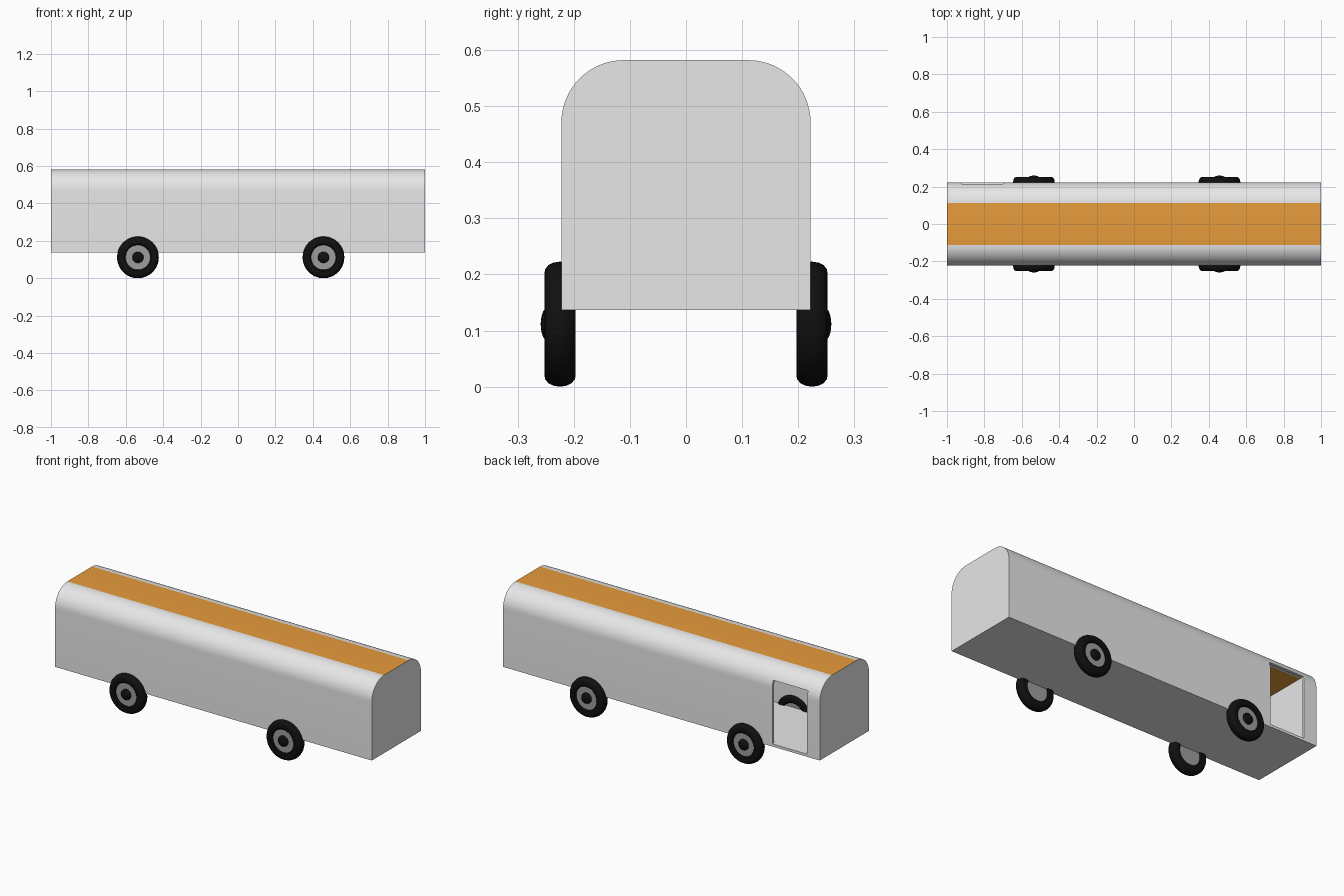
import bpy, bmesh, math

if "Cube" in bpy.data.objects:
    bpy.data.objects.remove(bpy.data.objects["Cube"])


def material(name, rgb):
    m = bpy.data.materials.new(name)
    m.diffuse_color = (*rgb, 1)
    m.use_nodes = True
    m.node_tree.nodes["Principled BSDF"].inputs["Base Color"].default_value = m.diffuse_color
    return m


GREY = material("body grey", (0.8, 0.8, 0.8))
ORANGE = material("roof orange", (0.8, 0.33, 0.045))
BLACK = material("tyre black", (0.005, 0.005, 0.005))
RIM = material("rim grey", (0.34, 0.34, 0.34))


def finish(bm, name, mats):
    bmesh.ops.recalc_face_normals(bm, faces=bm.faces)
    me = bpy.data.meshes.new(name)
    bm.to_mesh(me)
    bm.free()
    for m in mats:
        me.materials.append(m)
    ob = bpy.data.objects.new(name, me)
    bpy.context.collection.objects.link(ob)
    return ob


def smooth(ob):
    bpy.ops.object.select_all(action='DESELECT')
    ob.select_set(True)
    bpy.context.view_layer.objects.active = ob
    bpy.ops.object.shade_smooth_by_angle(angle=math.radians(35))


# Hollow bus body: rounded roof section extruded along x
W, Z0, Z1, R = 0.222, 0.137, 0.582, 0.111
arc = [math.radians(90 * i / 16) for i in range(17)]
right = [(W - R + R * math.cos(a), Z1 - R + R * math.sin(a)) for a in arc]
section = [(W, Z0)] + right + [(-y, z) for y, z in reversed(right)] + [(-W, Z0)]
bm = bmesh.new()
end = bm.faces.new([bm.verts.new((-1, y, z)) for y, z in section])
ext = bmesh.ops.extrude_face_region(bm, geom=[end], use_keep_orig=True)
bmesh.ops.translate(bm, vec=(2, 0, 0),
                    verts=[g for g in ext["geom"] if isinstance(g, bmesh.types.BMVert)])
bmesh.ops.recalc_face_normals(bm, faces=bm.faces)
for f in bm.faces:
    # the flat roof strip is orange
    f.material_index = int(f.normal.z > 0.999)
body = finish(bm, "bus_body", [GREY, ORANGE])
shell = body.modifiers.new("shell", 'SOLIDIFY')
shell.thickness = 0.014
shell.offset = -1
shell.use_even_offset = True

# Door opening cut through the back side
bm = bmesh.new()
bmesh.ops.create_cube(bm, size=1)
for v in bm.verts:
    v.co = (-0.811 + v.co.x * 0.22, 0.21 + v.co.y * 0.1, 0.332 + v.co.z * 0.36)
cutter = finish(bm, "door_cutter", [GREY])
cutter.hide_render = True
cut = body.modifiers.new("door", 'BOOLEAN')
cut.operation = 'DIFFERENCE'
cut.solver = 'EXACT'
cut.object = cutter
bpy.context.view_layer.objects.active = body
body.select_set(True)
for m in ("shell", "door"):
    bpy.ops.object.modifier_apply(modifier=m)
bpy.data.objects.remove(cutter)
smooth(body)


def lathe(name, profile, mat, x, side, closed=False, steps=48):
    """Spin (radius, outward offset) points round the axle."""
    bm = bmesh.new()
    rings = []
    for r, o in profile:
        y = side * (0.2245 + o)
        if r == 0:
            rings.append([bm.verts.new((x, y, 0.1115))] * steps)
        else:
            rings.append([bm.verts.new((x + r * math.cos(2 * math.pi * i / steps), y,
                                        0.1115 + r * math.sin(2 * math.pi * i / steps)))
                          for i in range(steps)])
    pairs = list(zip(rings, rings[1:])) + ([(rings[-1], rings[0])] if closed else [])
    for a, b in pairs:
        for i in range(steps):
            j = (i + 1) % steps
            bm.faces.new(list(dict.fromkeys((a[i], a[j], b[j], b[i]))))
    smooth(finish(bm, name, [mat]))


# Wheels: rounded tyre, recessed rim disc, domed hub
half = [(0.066, 0.022), (0.072, 0.027), (0.09, 0.028), (0.098, 0.0265),
        (0.105, 0.021), (0.1095, 0.012), (0.1115, 0)]
tyre = half + [(r, -o) for r, o in reversed(half[:-1])]
rim = [(0, 0.017), (0.067, 0.017), (0.067, -0.017), (0, -0.017)]
hub = [(0, 0.012), (0.03, 0.012), (0.03, 0.022)] + [
    (0.03 * math.cos(math.radians(a)), 0.022 + 0.0125 * math.sin(math.radians(a)))
    for a in (20, 40, 60, 75)] + [(0, 0.0345)]
for xn, x in (("rear", -0.535), ("front", 0.457)):
    for sn, side in (("near", -1), ("far", 1)):
        lathe(f"{xn}_{sn}_tyre", tyre, BLACK, x, side, closed=True)
        lathe(f"{xn}_{sn}_rim", rim, RIM, x, side)
        lathe(f"{xn}_{sn}_hub", hub, BLACK, x, side)
